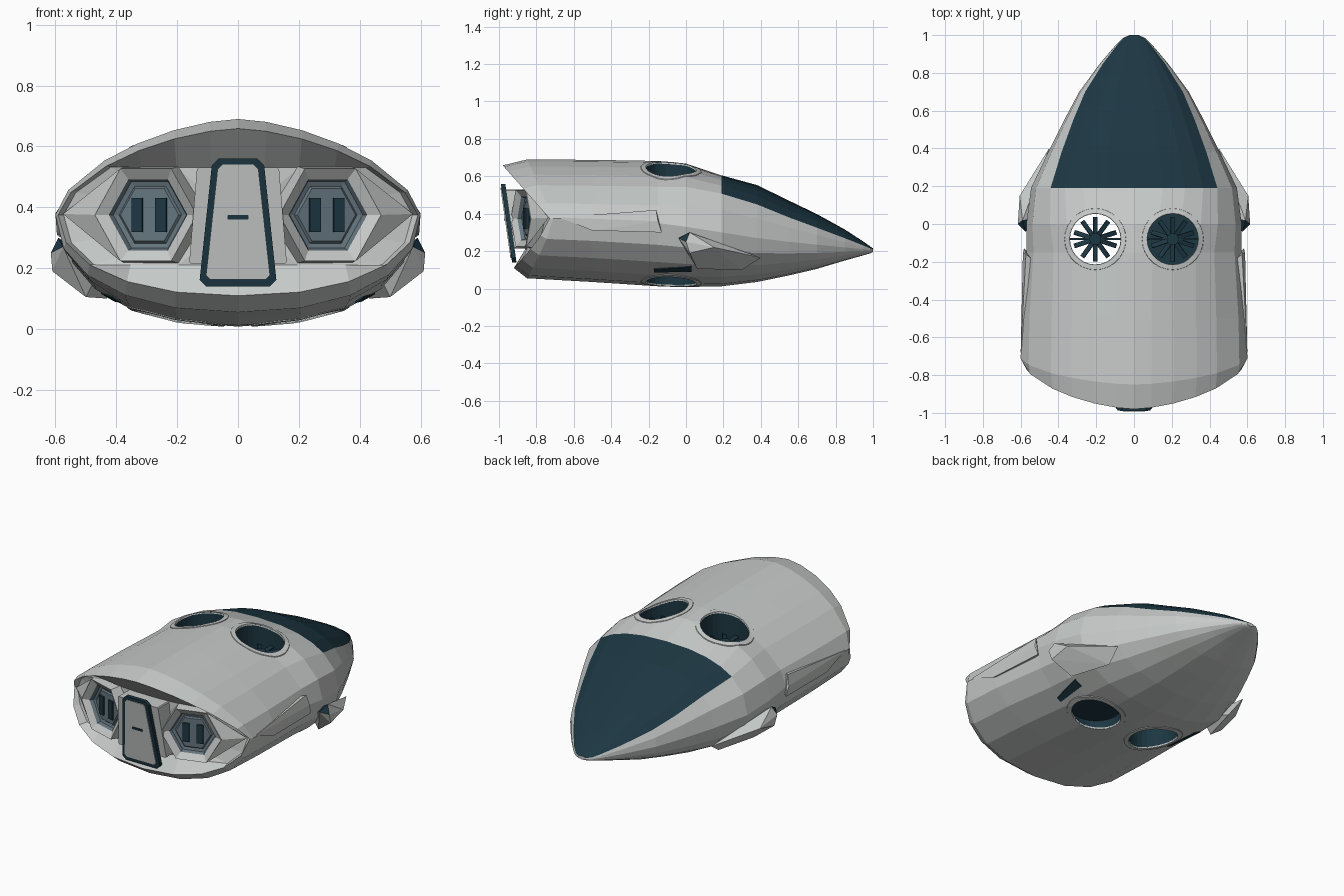
import bpy, bmesh, math
from mathutils import Vector, Matrix
from mathutils.bvhtree import BVHTree

cube = bpy.data.objects.get("Cube")
if cube:
    bpy.data.objects.remove(cube, do_unlink=True)


def material(name, rgb):
    m = bpy.data.materials.new(name)
    m.use_nodes = True
    m.diffuse_color = (*rgb, 1)
    m.node_tree.nodes["Principled BSDF"].inputs["Base Color"].default_value = (*rgb, 1)
    return m


GREY = material("hull grey", (0.57, 0.595, 0.58))
TEAL = material("dark teal", (0.012, 0.038, 0.055))
BLUE = material("window blue grey", (0.13, 0.18, 0.21))


def make(name, bm, *mats):
    bmesh.ops.recalc_face_normals(bm, faces=bm.faces)
    mesh = bpy.data.meshes.new(name)
    bm.to_mesh(mesh)
    bm.free()
    for m in mats:
        mesh.materials.append(m)
    ob = bpy.data.objects.new(name, mesh)
    bpy.context.scene.collection.objects.link(ob)
    return ob


def loft(bm, loops, rule=lambda k, j: 0, start=True, end=True):
    rows = [[bm.verts.new(p) for p in loop] for loop in loops]
    n = len(rows[0])
    for k in range(len(rows) - 1):
        for j in range(n):
            f = bm.faces.new((rows[k][j], rows[k][(j + 1) % n],
                              rows[k + 1][(j + 1) % n], rows[k + 1][j]))
            f.material_index = rule(k, j)
    if start:
        bm.faces.new(rows[0])
    if end:
        bm.faces.new(rows[-1]).material_index = rule(len(rows) - 1, 0)
    return rows


def clamp(v, lo=0.0, hi=1.0):
    return max(lo, min(hi, v))


def circle(cx, cy, r, z, n=28):
    return [Vector((cx + r * math.cos(a), cy + r * math.sin(a), z))
            for a in (2 * math.pi * i / n for i in range(n))]


# Hull cross-section: squashed oval with its canopy edge at a fixed index
def section(y, w, zb, zt, zm):
    b = 39 - 15 * clamp((y - 0.19) / 0.8)
    n_up = 1.62 + 0.78 * clamp((y + 0.2) / 0.39)
    half = [-90, -72, -54, -36, -18, 0, b / 2] + [b + (90 - b) * t / 4 for t in range(5)]
    pts = []
    for a in half:
        c, s = max(0, math.cos(math.radians(a))), math.sin(math.radians(a))
        p, h = (2 / n_up, zt - zm) if a > 0 else (2 / 2.2, zb - zm)
        pts.append(Vector((w * c ** p if abs(a) < 90 else 0, y, zm + h * abs(s) ** p)))
    return pts + [Vector((-p.x, p.y, p.z)) for p in pts[-2:0:-1]]


# Stations: y, half width, bottom, top, widest height
stations = [(-0.5, 0.595, 0.035, 0.688, 0.37), (-0.15, 0.57, 0.012, 0.682, 0.35),
            (0.0, 0.57, 0.008, 0.668, 0.33), (0.19, 0.545, 0.012, 0.605, 0.30),
            (0.38, 0.455, 0.035, 0.553, 0.27), (0.55, 0.37, 0.07, 0.47, 0.25),
            (0.70, 0.29, 0.105, 0.398, 0.235), (0.85, 0.18, 0.15, 0.315, 0.22),
            (0.95, 0.095, 0.178, 0.25, 0.21), (0.985, 0.058, 0.188, 0.225, 0.205),
            (1.0, 0.025, 0.195, 0.215, 0.205)]
ZM = 0.375
edge = section(-0.85, 0.60, 0.055, 0.69, ZM)
rim, mouth = [], []
for p in edge:
    up = p.z > ZM
    s = abs(p.z - ZM) / 0.315 if up else (abs(p.z - ZM) / 0.32) ** 1.3
    lip = -0.98 if up else -0.92
    z = ZM + (p.z - ZM) * (0.9 if up else 0.83)
    rim.append(Vector((p.x * 0.985, -0.73 + (lip + 0.73) * s, z)))
    x = p.x * 0.955
    mouth.append(Vector((x, -0.86 + 0.135 * abs(x / 0.57) ** 2.5, clamp(z, 0.21, 0.53))))
    p.y = -0.71 - 0.14 * s

bm = bmesh.new()
loops = [mouth, rim, edge] + [section(*s) for s in stations]
rows = loft(bm, loops, lambda k, j: int(k >= 6 and 7 <= j <= 14), start=False)
hub = bm.verts.new((0, -0.87, 0.37))
for j in range(len(rows[0])):
    bm.faces.new((rows[0][j], rows[0][j - 1], hub))
bm.normal_update()
tree = BVHTree.FromBMesh(bm)
hull = make("hull", bm, GREY, TEAL)


# Height of the hull surface seen from above (d = 1) or below (d = -1)
def surface(x, y, d):
    return tree.ray_cast(Vector((x, y, 2 * d)), Vector((0, 0, -d)))[0].z


# Lift fan ducts cut through the hull
FAN_X, FAN_Y, FAN_R = 0.205, -0.08, 0.135
bm = bmesh.new()
for s in (-1, 1):
    loft(bm, [circle(s * FAN_X, FAN_Y, FAN_R, z) for z in (-0.3, 1.0)])
cutter = make("duct_cutter", bm)
cutter.hide_render = True
mod = hull.modifiers.new("ducts", "BOOLEAN")
mod.operation, mod.solver, mod.object = "DIFFERENCE", "EXACT", cutter
bpy.context.view_layer.update()
cut = bpy.data.meshes.new_from_object(hull.evaluated_get(bpy.context.evaluated_depsgraph_get()))
hull.modifiers.clear()
hull.data = cut
bpy.data.objects.remove(cutter, do_unlink=True)
for f in cut.polygons:
    r = math.hypot(abs(f.center.x) - FAN_X, f.center.y - FAN_Y)
    if r < FAN_R + 0.002 and abs(f.normal.z) < 0.1:
        f.material_index = 1

for s, side in ((-1, "right"), (1, "left")):
    # Low collars that follow the hull surface
    for d, level in ((1, "upper"), (-1, "lower")):
        bm = bmesh.new()
        loops = []
        for r, lift in ((0.164, -0.004), (0.162, 0.004), (0.136, 0.004), (0.134, -0.005)):
            loop = circle(s * FAN_X, FAN_Y, r, 0)
            for p in loop:
                p.z = surface(p.x, p.y, d) + d * lift
            loops.append(loop)
        loft(bm, loops + loops[:1], start=False, end=False)
        make(f"{side}_{level}_fan_collar", bm, GREY)

    # Rotor with hub, ten blades and a cross bar
    bm = bmesh.new()
    loft(bm, [circle(s * FAN_X, FAN_Y, 0.032, z, 12) for z in (0.515, 0.56)])
    centre = Matrix.Translation((s * FAN_X, FAN_Y, 0.54))
    for i in range(10):
        m = (centre @ Matrix.Rotation(math.radians(36 * i + 18), 4, "Z")
             @ Matrix.Translation((0.07, 0, 0)) @ Matrix.Rotation(0.35, 4, "X")
             @ Matrix.Diagonal((0.095, 0.024, 0.008, 1)))
        bmesh.ops.create_cube(bm, size=1, matrix=m)
    bmesh.ops.create_cube(bm, size=1, matrix=centre @ Matrix.Diagonal((0.265, 0.01, 0.02, 1)))
    make(f"{side}_fan_rotor", bm, TEAL)

    # Side air scoop with a small dark opening at its top
    bm = bmesh.new()
    for x, y, z in ((0.575, -0.04, 0.27), (0.59, 0.02, 0.30), (0.615, 0.0, 0.25),
                    (0.61, 0.02, 0.19), (0.50, 0.06, 0.105), (0.605, 0.15, 0.22),
                    (0.45, 0.40, 0.165), (0.43, 0.30, 0.10), (0.45, 0.05, 0.20)):
        bm.verts.new((s * x, y, z))
    bmesh.ops.convex_hull(bm, input=bm.verts)
    bmesh.ops.recalc_face_normals(bm, faces=bm.faces)
    for f in bm.faces:
        f.material_index = int(f.normal.y < -0.2 and f.calc_center_median().z > 0.255)
    make(f"{side}_air_scoop", bm, GREY, TEAL)

    # Dark slit under the hull beside the duct
    bm = bmesh.new()
    slit = [(s * x, y) for x, y in ((0.385, -0.17), (0.41, -0.17), (0.45, 0.03), (0.405, 0.03))]
    loft(bm, [[(x, y, surface(x, y, -1) + h) for x, y in slit] for h in (-0.006, 0.003)])
    make(f"{side}_belly_slit", bm, TEAL)

    # Stepped flank that fades into the hull toward the entry
    bm = bmesh.new()
    for x, y, z in ((0.60, -0.68, 0.38), (0.572, -0.16, 0.42), (0.588, -0.15, 0.36),
                    (0.582, -0.13, 0.30), (0.595, -0.5, 0.31), (0.4, -0.3, 0.37)):
        bm.verts.new((s * x, y, z))
    bmesh.ops.convex_hull(bm, input=bm.verts)
    make(f"{side}_flank_step", bm, GREY)

    # Hexagonal window housing, turned slightly outward
    turn = Matrix.Translation((s * 0.303, -0.885, 0.375)) @ Matrix.Rotation(s * 0.3, 4, "Z")

    def hexagon(r, out):
        return [turn @ Vector((p.x, -out, p.y)) for p in circle(0, 0, r, 0, 6)]

    bm = bmesh.new()
    steps = ((0.185, -0.08), (0.175, 0.0), (0.135, -0.025), (0.126, -0.045),
             (0.108, -0.05), (0.10, -0.042))
    loft(bm, [hexagon(*st) for st in steps], lambda k, j: int(k >= 2))
    # Sloped cheek from the housing to the hull's side corner
    for p, q in ((1, 0), (0, 5)) if s > 0 else ((2, 3), (3, 4)):
        ring = hexagon(0.176, -0.004)
        bm.faces.new([bm.verts.new(v) for v in (ring[p], ring[q], (s * 0.575, -0.735, 0.378))])
    make(f"{side}_window_housing", bm, GREY, BLUE)
    bm = bmesh.new()
    for dx in (-0.041, 0.041):
        bmesh.ops.create_cube(bm, size=1, matrix=turn @ Matrix.Translation((dx, 0.038, 0))
                              @ Matrix.Diagonal((0.037, 0.012, 0.112, 1)))
    make(f"{side}_window_slots", bm, TEAL)

# Closed floor low inside the left duct
bm = bmesh.new()
loft(bm, [circle(FAN_X, FAN_Y, 0.134, z) for z in (0.07, 0.08)])
make("left_duct_floor", bm, TEAL)


# Leaning plates on the entry wall, lying on one sloped plane
def plate(name, top, bottom, z0, z1, front, back, chamfer, mat):
    right = [(bottom - chamfer, z0), (bottom, z0 + chamfer),
             (top, z1 - chamfer), (top - chamfer, z1)]
    outline = right + [(-x, z) for x, z in reversed(right)]
    bm = bmesh.new()
    loft(bm, [[(x, -0.91 - z / 7 + d, z) for x, z in outline] for d in (front, back)])
    make(name, bm, mat)


plate("entry_wall", 0.135, 0.16, 0.215, 0.53, 0.022, 0.13, 0.005, GREY)
plate("door_frame", 0.086, 0.126, 0.14, 0.56, 0.0, 0.024, 0.022, TEAL)
plate("door_panel", 0.067, 0.105, 0.163, 0.54, -0.005, 0.01, 0.014, GREY)
plate("door_handle", 0.035, 0.035, 0.36, 0.374, -0.009, 0.0, 0.003, TEAL)
